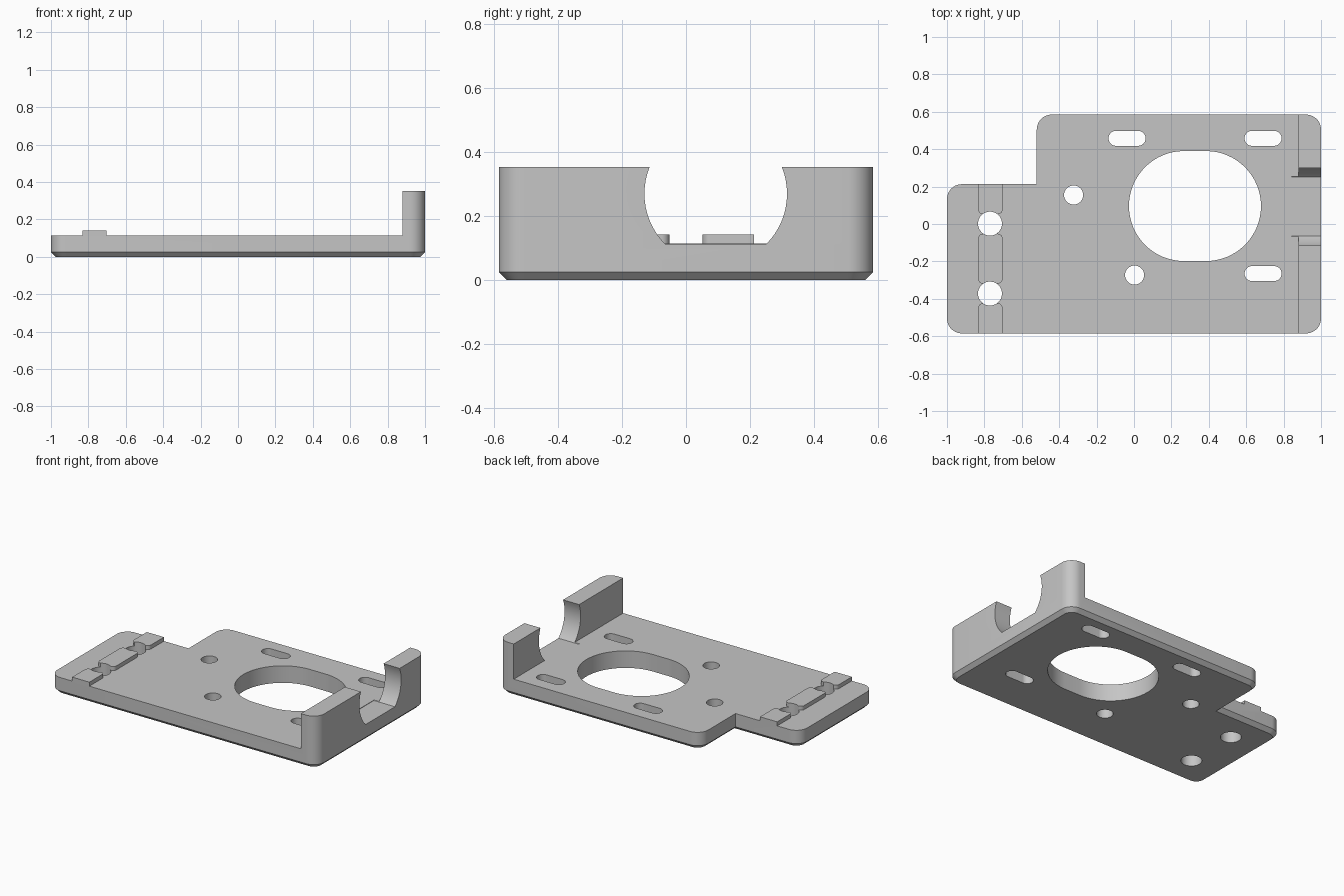
import bpy, bmesh, math

if "Cube" in bpy.data.objects:
    bpy.data.objects.remove(bpy.data.objects["Cube"], do_unlink=True)

TOP, WALL_TOP, RIDGE_TOP = 0.115, 0.353, 0.142
HALF_Y, CORNER, CHAMFER = 0.585, 0.08, 0.025

grey = bpy.data.materials.new("plain grey")
grey.use_nodes = True
colour = (0.56, 0.56, 0.56, 1)
grey.diffuse_color = colour
grey.node_tree.nodes["Principled BSDF"].inputs["Base Color"].default_value = colour


def outline(corners, inset=0.0, steps=10):
    """Counter-clockwise right-angled outline; corners are (x, y, radius)."""
    pts = []
    for i, (x, y, r) in enumerate(corners):
        px, py, _ = corners[i - 1]
        qx, qy, _ = corners[(i + 1) % len(corners)]
        a = math.atan2(y - py, x - px) - math.pi / 2
        b = math.atan2(qy - y, qx - x) - math.pi / 2
        nx, ny = math.cos(a) + math.cos(b), math.sin(a) + math.sin(b)
        if r == 0:
            pts.append((x - inset * nx, y - inset * ny))
            continue
        for s in range(steps + 1):
            t = a + math.pi / 2 * s / steps
            pts.append((x - r * nx + (r - inset) * math.cos(t),
                        y - r * ny + (r - inset) * math.sin(t)))
    return pts


def slot(cx, cy, r, half=0.0, steps=32):
    """Round hole, or a slot along x when half is above zero."""
    pts = []
    for side in (1, -1):
        for s in range(steps + (half > 0)):
            t = math.pi * (s / steps - 0.5)
            pts.append((cx + side * (half + r * math.cos(t)), cy + side * r * math.sin(t)))
    return pts


def loft(name, rings):
    """Solid through matching rings of 3D points, capped at both ends."""
    bm = bmesh.new()
    loops = [[bm.verts.new(p) for p in ring] for ring in rings]
    n = len(loops[0])
    for low, high in zip(loops, loops[1:]):
        for i in range(n):
            j = (i + 1) % n
            bm.faces.new((low[i], low[j], high[j], high[i]))
    bm.faces.new(loops[0][::-1])
    bm.faces.new(loops[-1])
    bmesh.ops.recalc_face_normals(bm, faces=bm.faces)
    mesh = bpy.data.meshes.new(name)
    bm.to_mesh(mesh)
    bm.free()
    mesh.materials.append(grey)
    obj = bpy.data.objects.new(name, mesh)
    bpy.context.collection.objects.link(obj)
    return obj


def prism(name, pts, z0, z1):
    return loft(name, [[(x, y, z) for x, y in pts] for z in (z0, z1)])


def combine(target, tool, operation):
    mod = target.modifiers.new("combine", "BOOLEAN")
    mod.operation, mod.solver, mod.object = operation, "EXACT", tool
    bpy.context.view_layer.objects.active = target
    bpy.ops.object.modifier_apply(modifier=mod.name)
    bpy.data.objects.remove(tool, do_unlink=True)


# Stepped base plate with a chamfered lower edge
corners = [(-1, -HALF_Y, CORNER), (1, -HALF_Y, CORNER), (1, HALF_Y, CORNER),
           (-0.52, HALF_Y, CORNER), (-0.52, 0.213, 0), (-1, 0.213, CORNER)]
layers = [(0, CHAMFER), (CHAMFER, 0), (TOP, 0)]
plate = loft("mounting_plate", [[(x, y, z) for x, y in outline(corners, inset)]
                                for z, inset in layers])

# Upright end wall
wall = [(0.88, -HALF_Y, 0), (1, -HALF_Y, CORNER), (1, HALF_Y, CORNER), (0.88, HALF_Y, 0)]
combine(plate, prism("end_wall", outline(wall), TOP, WALL_TOP), "UNION")

# Raised clamp ridges, rounded where they face the screw holes
for y0, y1, r0, r1 in [(-HALF_Y, -0.424, 0, 0.025), (-0.319, -0.052, 0.025, 0.025),
                       (0.052, 0.213, 0.025, 0)]:
    shape = [(-0.832, y0, r0), (-0.703, y0, r0), (-0.703, y1, r1), (-0.832, y1, r1)]
    combine(plate, prism("ridge", outline(shape), TOP, RIDGE_TOP), "UNION")

# Through holes: x, y, radius, half of the straight length
holes = [(-0.77, 0.002, 0.064, 0), (-0.77, -0.372, 0.064, 0),
         (-0.323, 0.155, 0.051, 0), (0.003, -0.273, 0.051, 0),
         (-0.037, 0.458, 0.04, 0.059), (0.69, 0.458, 0.04, 0.059),
         (0.69, -0.265, 0.04, 0.059), (0.326, 0.096, 0.294, 0.059)]
for hole in holes:
    combine(plate, prism("hole_cutter", slot(*hole), -0.1, 0.3), "DIFFERENCE")

# Round saddle with a flat floor through the end wall
cy, cz, radius, floor = 0.093, 0.27, 0.223, 0.112
start = math.asin((floor - cz) / radius)
arc = []
for s in range(49):
    t = start + (math.pi - 2 * start) * s / 48
    arc.append((cy + radius * math.cos(t), cz + radius * math.sin(t)))
saddle = loft("saddle_cutter", [[(x, y, z) for y, z in arc] for x in (0.842, 1.1)])
combine(plate, saddle, "DIFFERENCE")

# Smooth the round walls, keep the edges sharp
bpy.ops.object.select_all(action="DESELECT")
plate.select_set(True)
bpy.context.view_layer.objects.active = plate
bpy.ops.object.shade_smooth_by_angle(angle=math.radians(30))
